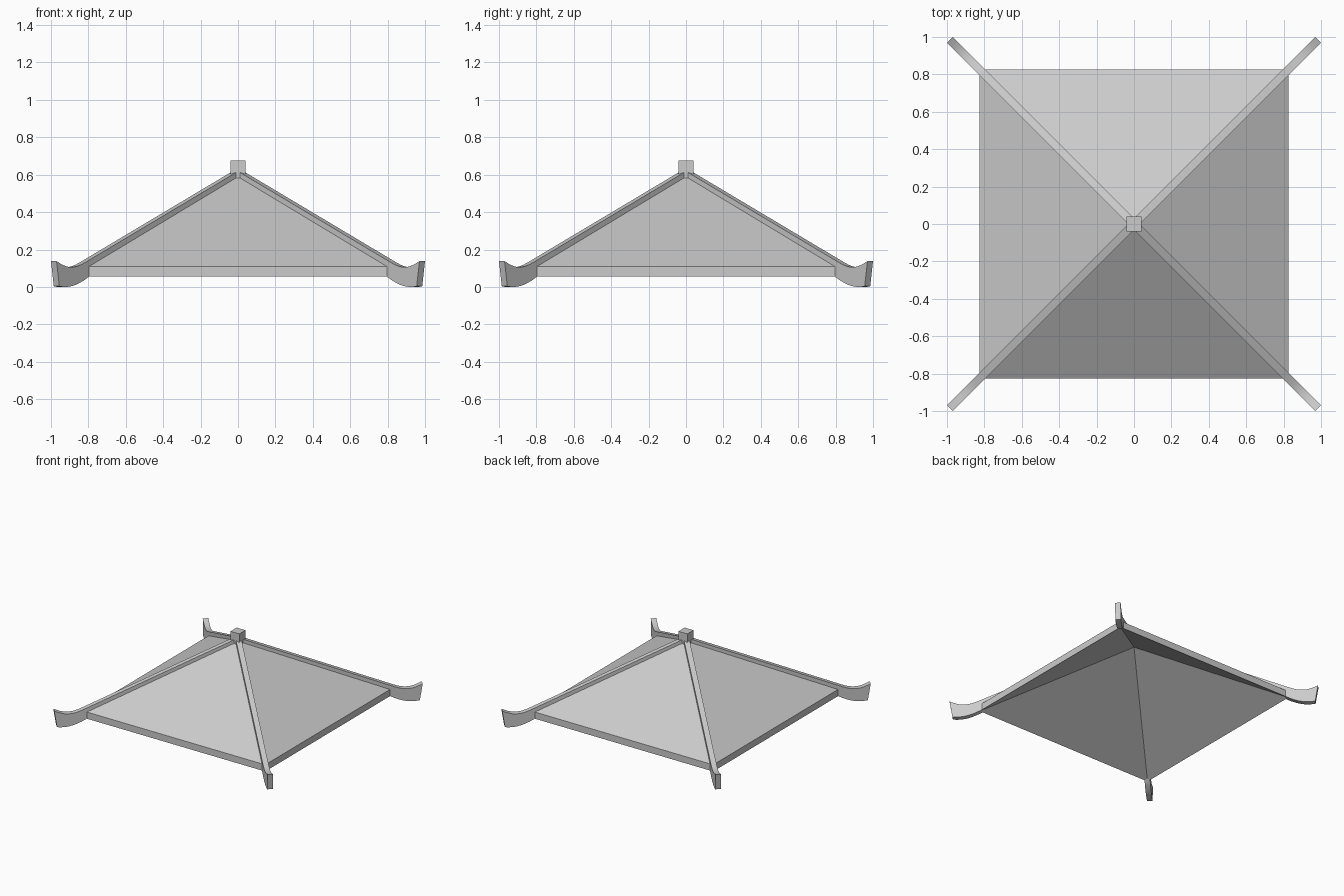
import bpy, bmesh, math

if "Cube" in bpy.data.objects:
    bpy.data.objects.remove(bpy.data.objects["Cube"])

def make_object(name, verts, faces):
    mesh = bpy.data.meshes.new(name)
    bm = bmesh.new()
    vs = [bm.verts.new(v) for v in verts]
    for f in faces:
        bm.faces.new([vs[i] for i in f])
    bmesh.ops.recalc_face_normals(bm, faces=bm.faces)
    bm.to_mesh(mesh)
    bm.free()
    ob = bpy.data.objects.new(name, mesh)
    bpy.context.collection.objects.link(ob)
    return ob

# Hollow pyramid roof: upper and lower slopes joined by a vertical eave band
R = 0.825
corners = [(-R, -R), (R, -R), (R, R), (-R, R)]
verts = [(x, y, 0.11) for x, y in corners] + [(x, y, 0.055) for x, y in corners]
verts += [(0, 0, 0.607), (0, 0, 0.552)]
faces = []
for i in range(4):
    j = (i + 1) % 4
    faces += [(i, j, 8), (4 + j, 4 + i, 9), (i, 4 + i, 4 + j, j)]
make_object("roof_shell", verts, faces)

# Hip ribs with upturned tips: (diagonal position, top z, bottom z position, bottom z)
sections = [
    (0.0, 0.627, 0.0, 0.556), (0.80, 0.150, 0.80, 0.074),
    (0.825, 0.135, 0.815, 0.052), (0.85, 0.121, 0.84, 0.034),
    (0.87, 0.112, 0.86, 0.022), (0.89, 0.107, 0.88, 0.012),
    (0.91, 0.106, 0.90, 0.005), (0.93, 0.109, 0.92, 0.001),
    (0.95, 0.117, 0.94, 0.0), (0.968, 0.127, 0.955, 0.001),
    (0.985, 0.138, 0.970, 0.004),
]
HALF = 0.021
for k in range(4):
    a = math.radians(45 + 90 * k)
    c, s = math.cos(a), math.sin(a)
    verts, faces = [], []
    for t, zt, b, zb in sections:
        for p, z in ((t, zt), (b, zb)):
            d = p * math.sqrt(2)
            for w in (-HALF, HALF):
                verts.append((d * c - w * s, d * s + w * c, z))
    n = len(sections)
    for i in range(n - 1):
        o, q = 4 * i, 4 * i + 4
        for u, v in ((0, 1), (1, 3), (3, 2), (2, 0)):
            faces.append((o + u, o + v, q + v, q + u))
    e = 4 * (n - 1)
    faces += [(0, 1, 3, 2), (e, e + 1, e + 3, e + 2)]
    rib = make_object("hip_rib_%d" % (k + 1), verts, faces)
    rib.data.shade_smooth()
    bpy.context.view_layer.objects.active = rib
    rib.select_set(True)
    bpy.ops.object.shade_smooth_by_angle(angle=math.radians(40))
    rib.select_set(False)

# Square cap at the peak
bpy.ops.mesh.primitive_cube_add(size=1, location=(0, 0, 0.628))
cap = bpy.context.object
cap.name = "peak_cap"
cap.scale = (0.08, 0.08, 0.095)
